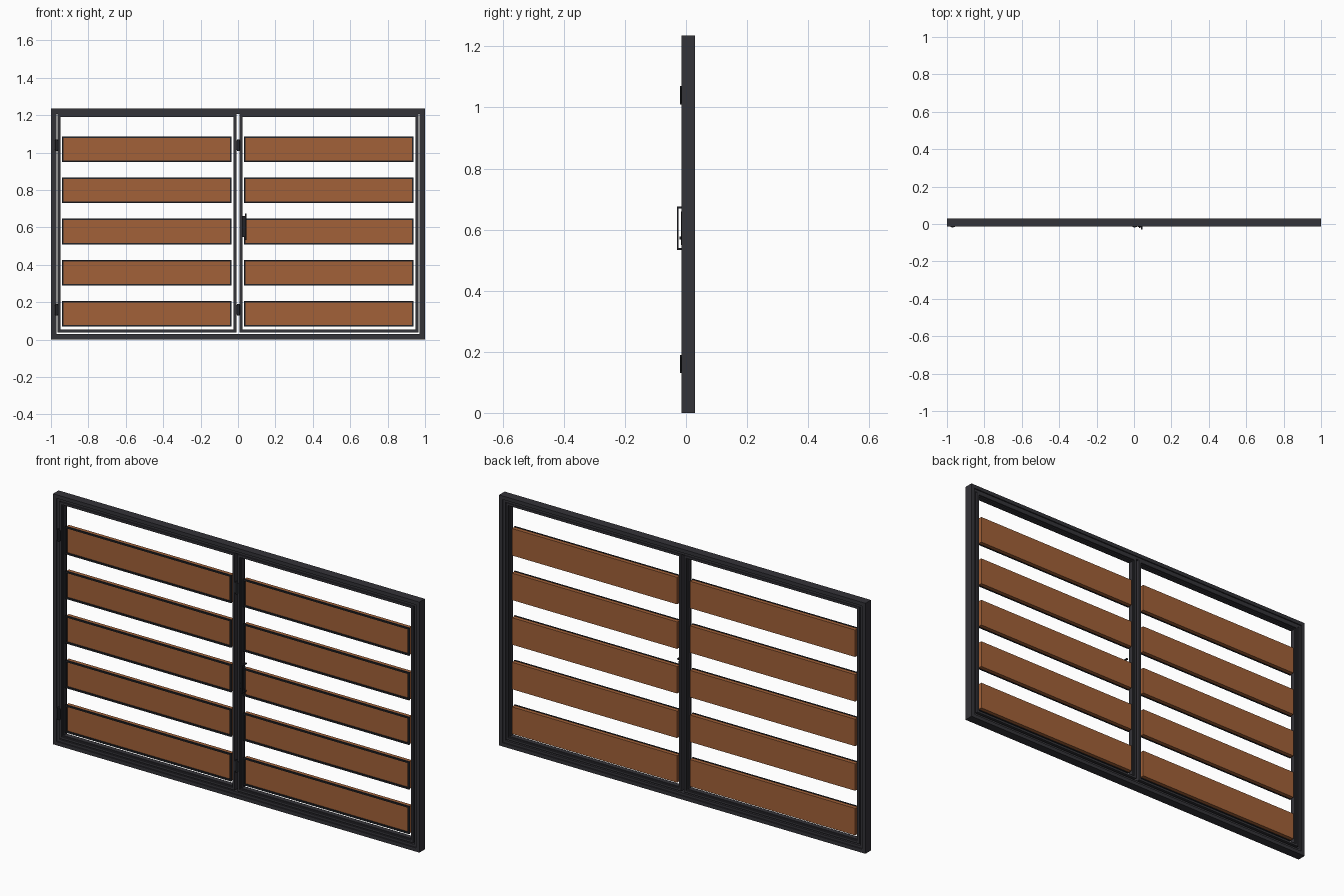
import bpy, bmesh, math
from mathutils import Matrix

if "Cube" in bpy.data.objects:
    bpy.data.objects.remove(bpy.data.objects["Cube"])


def mat(name, col):
    m = bpy.data.materials.new(name)
    m.diffuse_color = (*col, 1)
    m.use_nodes = True
    m.node_tree.nodes["Principled BSDF"].inputs["Base Color"].default_value = m.diffuse_color
    return m


FRAME = mat("charcoal metal", (0.034, 0.033, 0.040))
TRIM = mat("black metal", (0.016, 0.017, 0.021))
WOOD = mat("brown wood", (0.36, 0.12, 0.04))


def boxes(name, material, spans):
    """One object from boxes given as (x0, x1, y0, y1, z0, z1)."""
    bm = bmesh.new()
    for x0, x1, y0, y1, z0, z1 in spans:
        m = Matrix.Translation(((x0 + x1) / 2, (y0 + y1) / 2, (z0 + z1) / 2))
        m = m @ Matrix.Diagonal((x1 - x0, y1 - y0, z1 - z0, 1))
        bmesh.ops.create_cube(bm, size=1, matrix=m)
    me = bpy.data.meshes.new(name)
    bm.to_mesh(me)
    bm.free()
    me.materials.append(material)
    ob = bpy.data.objects.new(name, me)
    bpy.context.collection.objects.link(ob)
    return ob


def ring(x0, x1, z0, z1, w, y0, y1):
    """Four bars around a rectangle, w wide."""
    return [(x0, x0 + w, y0, y1, z0, z1), (x1 - w, x1, y0, y1, z0, z1),
            (x0 + w, x1 - w, y0, y1, z0, z0 + w), (x0 + w, x1 - w, y0, y1, z1 - w, z1)]


def barrel(name, x, y, z0, z1, r):
    bpy.ops.mesh.primitive_cylinder_add(vertices=16, radius=r, depth=z1 - z0,
                                        location=(x, y, (z0 + z1) / 2))
    ob = bpy.context.object
    ob.name = name
    ob.data.materials.append(TRIM)
    bpy.ops.object.shade_smooth_by_angle(angle=math.radians(40))


H = 1.236
# outer frame with a stepped inner lip
boxes("outer_frame", FRAME, ring(-1, 1, 0, H, 0.018, -0.014, 0.029))
boxes("frame_lip", FRAME, ring(-0.982, 0.982, 0.018, H - 0.018, 0.012, -0.008, 0.023))

# two identical leaves
for side, x0, x1 in (("left", -0.964, -0.008), ("right", 0.008, 0.964)):
    z0, z1 = 0.038, H - 0.03
    boxes(side + "_leaf_frame", FRAME, ring(x0, x1, z0, z1, 0.011, -0.014, 0.026))
    boxes(side + "_leaf_lip", FRAME,
          ring(x0 + 0.011, x1 - 0.011, z0 + 0.011, z1 - 0.011, 0.005, -0.006, 0.018))
    # slats: wood board behind a thin dark surround
    for i in range(5):
        z = 0.07 + 0.22 * i
        a, b = x0 + 0.023, x1 - 0.027
        boxes(f"{side}_slat_{i + 1}", WOOD,
              [(a + 0.002, b - 0.002, 0.002, 0.022, z + 0.002, z + 0.135)])
        boxes(f"{side}_slat_trim_{i + 1}", TRIM,
              ring(a, b, z, z + 0.137, 0.008, -0.004, 0.003))
    # hinges on the left edge
    for j, hz in enumerate((0.13, 1.01)):
        barrel(f"{side}_hinge_{j + 1}", x0 - 0.006, -0.013, hz, hz + 0.06, 0.0065)
        boxes(f"{side}_hinge_plate_{j + 1}", TRIM,
              [(x0 - 0.016, x0 + 0.008, -0.017, -0.012, hz + 0.005, hz + 0.055)])

# pull handle on its mounting plate, with a lock below
boxes("handle_plate", TRIM, [(0.022, 0.042, -0.0165, -0.003, 0.55, 0.66)])
hx0, hx1 = 0.038, 0.046
boxes("handle", TRIM, [(hx0, hx1, -0.030, -0.025, 0.534, 0.675),
                       (hx0, hx1, -0.025, 0.003, 0.534, 0.540),
                       (hx0, hx1, -0.025, 0.003, 0.669, 0.675)])
boxes("lock", TRIM, [(0.027, 0.034, -0.021, -0.012, 0.568, 0.578)])
